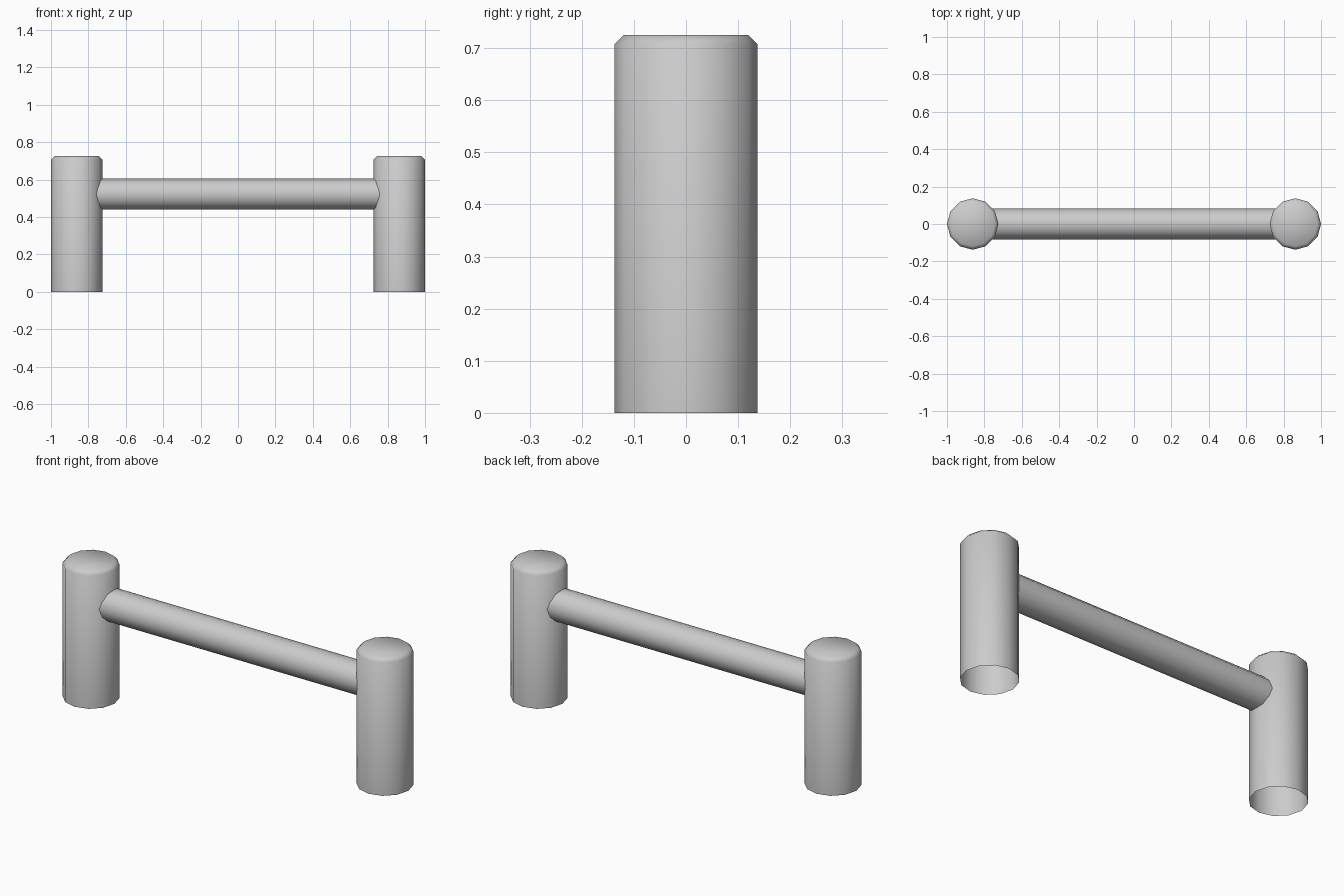
import bpy
import bmesh
from math import cos, sin, pi, radians
from mathutils import Matrix

if "Cube" in bpy.data.objects:
    bpy.data.objects.remove(bpy.data.objects["Cube"], do_unlink=True)

SIDES = 12
POST_X, POST_R, POST_H = 0.8625, 0.1375, 0.725
CHAMFER = 0.018
BEAM_R, BEAM_Z = 0.083, 0.522

grey = bpy.data.materials.new("light_grey")
grey.use_nodes = True
colour = (0.6, 0.6, 0.6, 1)
grey.diffuse_color = colour
grey.node_tree.nodes["Principled BSDF"].inputs["Base Color"].default_value = colour


def lathe(name, profile, matrix, cap_top=False):
    """Spin (radius, height) rings around z, then place with the matrix."""
    bm = bmesh.new()
    rings = [[bm.verts.new((r * cos(2 * pi * i / SIDES), r * sin(2 * pi * i / SIDES), z))
              for i in range(SIDES)] for r, z in profile]
    for low, high in zip(rings, rings[1:]):
        for i in range(SIDES):
            j = (i + 1) % SIDES
            bm.faces.new((low[i], low[j], high[j], high[i]))
    if cap_top:
        bm.faces.new(rings[-1])
    for face in bm.faces:
        face.smooth = True
    bm.transform(matrix)
    mesh = bpy.data.meshes.new(name)
    bm.to_mesh(mesh)
    bm.free()
    mesh.materials.append(grey)
    obj = bpy.data.objects.new(name, mesh)
    bpy.context.collection.objects.link(obj)
    return obj


# Upright posts: chamfered top, open underside
post_profile = [(POST_R, 0), (POST_R, POST_H - CHAMFER), (POST_R - CHAMFER, POST_H)]
for name, side in (("left_post", 1), ("right_post", -1)):
    lathe(name, post_profile, Matrix.Translation((side * POST_X, 0, 0)), cap_top=True)

# Crossbar running into both posts
lathe("crossbar", [(BEAM_R, -POST_X), (BEAM_R, POST_X)],
      Matrix.Translation((0, 0, BEAM_Z)) @ Matrix.Rotation(radians(90), 4, "Y"))
